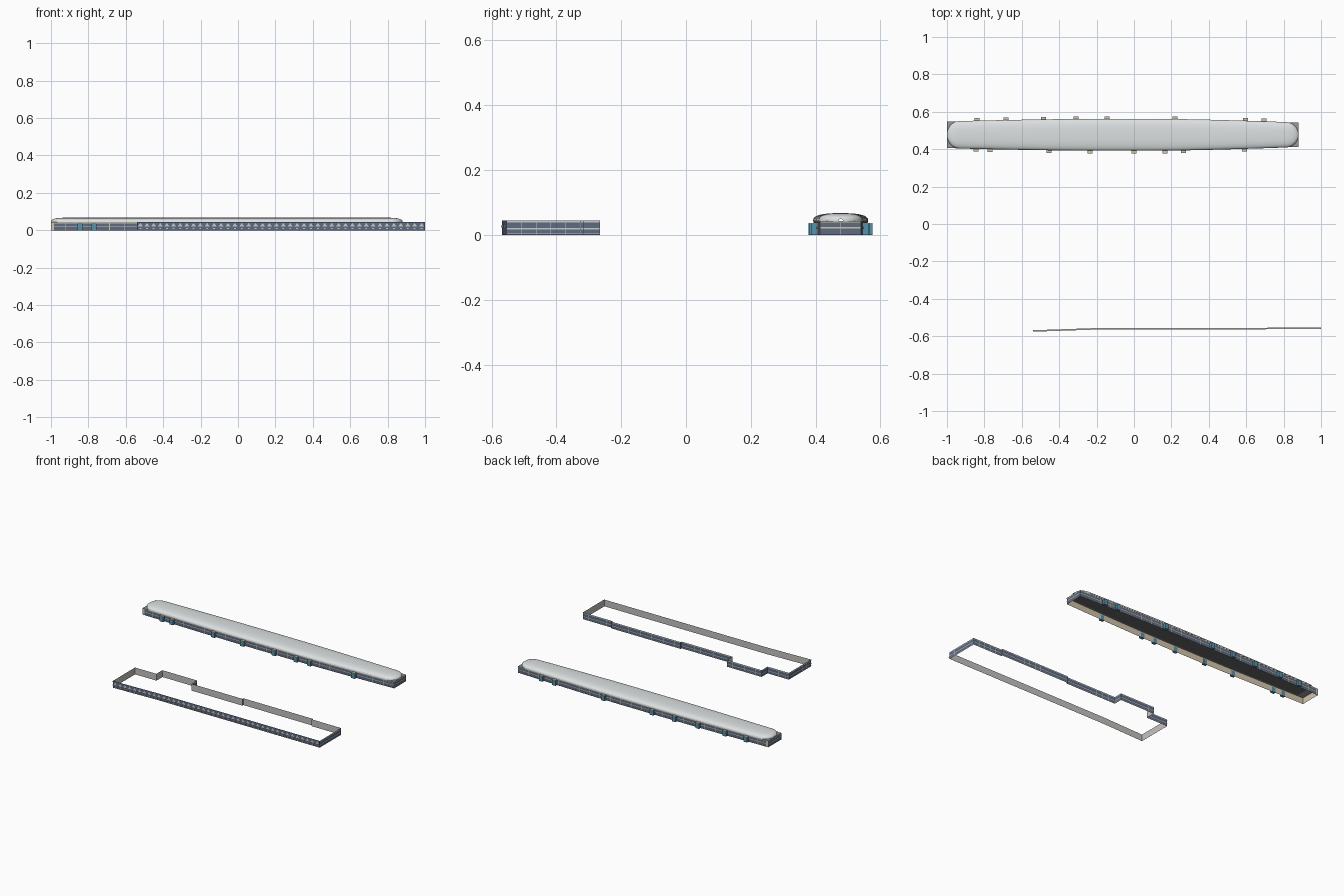
import bpy, bmesh, math
from mathutils import Vector

if bpy.data.objects.get("Cube"):
    bpy.data.objects.remove(bpy.data.objects["Cube"])


def material(name, r, g, b):
    m = bpy.data.materials.new(name)
    m.use_nodes = True
    m.diffuse_color = (r, g, b, 1)
    m.node_tree.nodes["Principled BSDF"].inputs["Base Color"].default_value = (r, g, b, 1)
    return m


MATS = [material("slate glass", .11, .15, .22), material("beige trim", .65, .56, .42),
        material("pale metal", .58, .59, .60), material("roof white", .72, .75, .75),
        material("inner grey", .56, .55, .53), material("bridge blue", .09, .29, .41),
        material("dark ceiling", .13, .13, .13), material("plate grey", .31, .32, .32)]
GLASS, BEIGE, METAL, WHITE, GREY, BLUE, DARK, PLATE = range(8)


def finish(name, bm):
    mesh = bpy.data.meshes.new(name)
    bm.to_mesh(mesh)
    bm.free()
    for m in MATS:
        mesh.materials.append(m)
    obj = bpy.data.objects.new(name, mesh)
    bpy.context.collection.objects.link(obj)


def prism(bm, plan, z0, z1, mat):
    """Extrude a counterclockwise plan polygon."""
    low = [bm.verts.new((x, y, z0)) for x, y in plan]
    top = [bm.verts.new((x, y, z1)) for x, y in plan]
    n = len(plan)
    faces = [bm.faces.new(low[::-1]), bm.faces.new(top)]
    faces += [bm.faces.new((low[i], low[(i + 1) % n], top[(i + 1) % n], top[i])) for i in range(n)]
    for f in faces:
        f.material_index = mat


def direction(p, q):
    """Unit vector along p-q, its outward normal and the length."""
    length = (q - p).length
    d = (q - p) / length
    return d, Vector((d.y, -d.x)), length


def panel(bm, p, q, shape, offset, mat):
    """Flat outward-facing shape of (distance along p-q, height) points."""
    d, n, _ = direction(p, q)
    points = [(p + d * s + n * offset, z) for s, z in shape]
    bm.faces.new([bm.verts.new((c.x, c.y, z)) for c, z in points]).material_index = mat


def rect(s0, s1, z0, z1):
    return [(s0, z0), (s1, z0), (s1, z1), (s0, z1)]


def shell(bm, p, q, height, inner):
    """Glass sheet with its own colour on the inner side."""
    length = (q - p).length
    panel(bm, p, q, rect(0, length, 0, height), 0, GLASS)
    panel(bm, p, q, rect(0, length, 0, height)[::-1], -.001, inner)


def bands(bm, p, q, heights, mat):
    for z0, z1 in heights:
        panel(bm, p, q, rect(0, (q - p).length, z0, z1), .0008, mat)


def mullions(bm, p, q, spacing, width, top, mat):
    length = (q - p).length
    count = max(1, round(length / spacing))
    for i in range(count + 1):
        s = (length - width) * i / count
        panel(bm, p, q, rect(s, s + width, 0, top), .0006, mat)


def edges(loop):
    points = [Vector(c) for c in loop]
    return list(zip(points, points[1:] + points[:1]))


# Long terminal: plan tapers gently toward both ends
X0, X1 = -1.0, .88
MID = .477


def half_width(x):
    end = .071 if x < 0 else .064
    t = max(0, (abs(x + .05) - .2) / .74)
    return .084 - (.084 - end) * min(t, 1) ** 1.4


stations = [X0 + (X1 - X0) * i / 12 for i in range(1, 12)]


def terminal_plan(inset=0, a=X0, b=X1):
    xs = [a] + [x for x in stations if a < x < b] + [b]
    return ([(x, MID - half_width(x) + inset) for x in xs]
            + [(x, MID + half_width(x) - inset) for x in reversed(xs)])


walls, trim = bmesh.new(), bmesh.new()
for p, q in edges(terminal_plan(.001)):
    shell(walls, p, q, .041, BEIGE)
    bands(trim, p, q, ((.020, .0235), (.0375, .041)), BEIGE)
    mullions(trim, p, q, .08, .002, .0375, BEIGE)
    if abs(q.x - p.x) > .01:
        for s, end in ((0, p), ((q - p).length - .016, q)):
            if end.x < X0 + .01:
                panel(trim, p, q, rect(s, s + .016, 0, .041), .001, BEIGE)
finish("terminal_walls", walls)
finish("terminal_trim", trim)

plate = bmesh.new()
prism(plate, terminal_plan(), .041, .0435, PLATE)
finish("roof_plate", plate)
ceiling = bmesh.new()
prism(ceiling, terminal_plan(.012, -.95, .83), .0395, .0408, DARK)
finish("ceiling", ceiling)

# Rounded roof lofted from flattened arches
dome = bmesh.new()
R = .065
rows = []
ease = [R * (1 - math.cos(math.pi / 2 * i / 8)) for i in range(9)]
ease[0] = .0004
xs = [X0 + e for e in ease] + stations + [X1 - e for e in reversed(ease)]
for x in xs:
    d = min(x - X0, X1 - x, R) / R
    f = math.sqrt(1 - (1 - d) ** 2)
    row = []
    for j in range(17):
        a = math.pi * j / 16
        c, s = math.cos(a), math.sin(a)
        y = math.copysign(abs(c) ** .75, c) * (half_width(x) + .001) * f
        row.append(dome.verts.new((x, MID - y, .0435 + .0235 * f ** .7 * abs(s) ** .75)))
    rows.append(row)
for a, b in zip(rows, rows[1:]):
    for j in range(16):
        face = dome.faces.new((a[j], b[j], b[j + 1], a[j + 1]))
        face.material_index = WHITE
        face.smooth = True
finish("rounded_roof", dome)

# Boarding bridges: blue boxes with beige caps
bridges = bmesh.new()
FRONT = (-.845, -.77, -.455, -.235, 0, .165, .265, .59)
BACK = (-.84, -.685, -.485, -.31, -.145, .22, .595, .695)
G = .0135
for side, places in ((-1, FRONT), (1, BACK)):
    for x in places:
        y0, y1 = sorted(MID + side * (half_width(x) + o) for o in (-.003, .015))
        plan = [(x - G, y0), (x + G, y0), (x + G, y1), (x - G, y1)]
        prism(bridges, plan, 0, .034, BLUE)
        prism(bridges, plan, .034, .037, BEIGE)
finish("boarding_bridges", bridges)

# Open-topped facade ring
front = [(-.54, -.568), (-.22, -.557), (1, -.554)]
back = [(1, -.325), (.78, -.325), (.78, -.315), (.26, -.315), (.26, -.325), (-.12, -.325),
        (-.12, -.266), (-.38, -.266), (-.38, -.33), (-.54, -.33)]
loop = edges(front + back)
ring, ring_trim = bmesh.new(), bmesh.new()
for p, q in loop:
    shell(ring, p, q, .045, GREY)
for p, q in loop[2:]:
    bands(ring_trim, p, q, ((.003, .0045), (.017, .0205), (.0385, .045)), METAL)
    mullions(ring_trim, p, q, .045, .0015, .0385, METAL)

# Street front: triangular lattice above a row of small panes, with a canopy between
canopy, lattice = bmesh.new(), bmesh.new()
for p, q in loop[:2]:
    d, n, length = direction(p, q)
    prism(canopy, [p + n * .008, q + n * .008, q, p], .0145, .0155, METAL)
    count = round(length / .0375)
    step = length / count
    for i in range(count):
        s = step * (i + .5)
        panel(lattice, p, q, [(s - .013, .021), (s + .013, .021), (s, .039)], .0008, METAL)
        panel(lattice, p, q, rect(s - .005, s + .005, .006, .011), .0008, METAL)
finish("facade_ring", ring)
finish("facade_trim", ring_trim)
finish("front_canopy", canopy)
finish("front_lattice", lattice)
